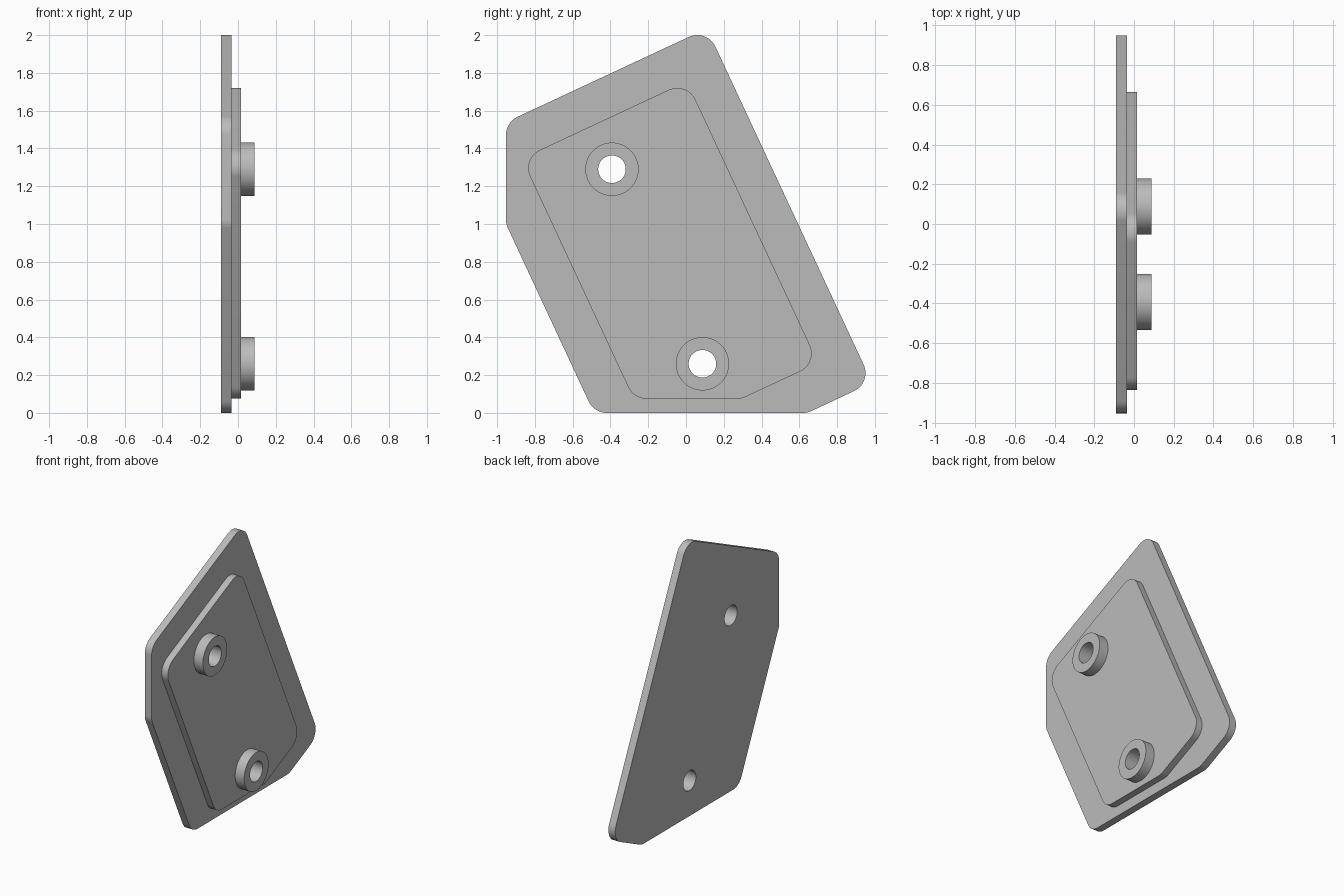
import bpy
import bmesh
import math
from mathutils import Vector

cube = bpy.data.objects.get("Cube")
if cube:
    bpy.data.objects.remove(cube, do_unlink=True)

GREY = (0.5, 0.5, 0.5, 1.0)
mat = bpy.data.materials.new("plain_grey")
mat.use_nodes = True
mat.diffuse_color = GREY
mat.node_tree.nodes["Principled BSDF"].inputs["Base Color"].default_value = GREY

FILLET = 0.106
BORE = 0.073
BOSS = 0.141
HOLES = {"upper": (-0.392, 1.29), "lower": (0.087, 0.26)}


def circle(centre, radius, steps=64):
    """Closed ring of (y, z) points."""
    return [Vector((centre[0] + radius * math.cos(math.tau * i / steps),
                    centre[1] + radius * math.sin(math.tau * i / steps)))
            for i in range(steps)]


def rounded(corners, radius, steps=12):
    """Polygon of (y, z) corners with each corner replaced by a tangent arc."""
    pts = [Vector(c) for c in corners]
    ring = []
    for i, p in enumerate(pts):
        a = (pts[i - 1] - p).normalized()
        b = (pts[(i + 1) % len(pts)] - p).normalized()
        half = a.angle(b) / 2
        centre = p + (a + b).normalized() * (radius / math.sin(half))
        start = p + a * (radius / math.tan(half)) - centre
        end = p + b * (radius / math.tan(half)) - centre
        sweep = math.atan2(start.x * end.y - start.y * end.x, start.dot(end))
        first = math.atan2(start.y, start.x)
        for k in range(steps + 1):
            t = first + sweep * k / steps
            ring.append(centre + radius * Vector((math.cos(t), math.sin(t))))
    return ring


def slab(name, outline, holes, x0, x1):
    """Extrude an outline with holes along x."""
    bm = bmesh.new()
    edges = []
    for ring in [outline] + holes:
        vs = [bm.verts.new((x0, p.x, p.y)) for p in ring]
        edges += [bm.edges.new((vs[i - 1], v)) for i, v in enumerate(vs)]
    bmesh.ops.triangle_fill(bm, edges=edges, use_beauty=True, normal=(1, 0, 0))
    ext = bmesh.ops.extrude_face_region(bm, geom=bm.faces[:], use_keep_orig=True)
    moved = [g for g in ext["geom"] if isinstance(g, bmesh.types.BMVert)]
    bmesh.ops.translate(bm, verts=moved, vec=(x1 - x0, 0, 0))
    bmesh.ops.recalc_face_normals(bm, faces=bm.faces[:])
    mesh = bpy.data.meshes.new(name)
    bm.to_mesh(mesh)
    bm.free()
    mesh.materials.append(mat)
    obj = bpy.data.objects.new(name, mesh)
    bpy.context.collection.objects.link(obj)
    bpy.ops.object.select_all(action="DESELECT")
    obj.select_set(True)
    bpy.context.view_layer.objects.active = obj
    bpy.ops.object.shade_smooth_by_angle(angle=math.radians(30))
    return obj


bores = [circle(c, BORE) for c in HOLES.values()]

# Large base plate
base = [(0.111, 2.035), (-0.953, 1.539), (-0.953, 1.0),
        (-0.487, 0.0), (0.643, 0.0), (0.985, 0.16)]
slab("base_plate", rounded(base, FILLET), bores, -0.09, -0.035)

# Raised pad on the base
pad = [(0.005, 1.755), (-0.87, 1.347), (-0.277, 0.075),
       (0.294, 0.075), (0.70, 0.264)]
slab("raised_pad", rounded(pad, FILLET), bores, -0.035, 0.015)

# Round bosses around the bores
for place, centre in HOLES.items():
    slab(place + "_boss", circle(centre, BOSS), [circle(centre, BORE)], 0.015, 0.088)
